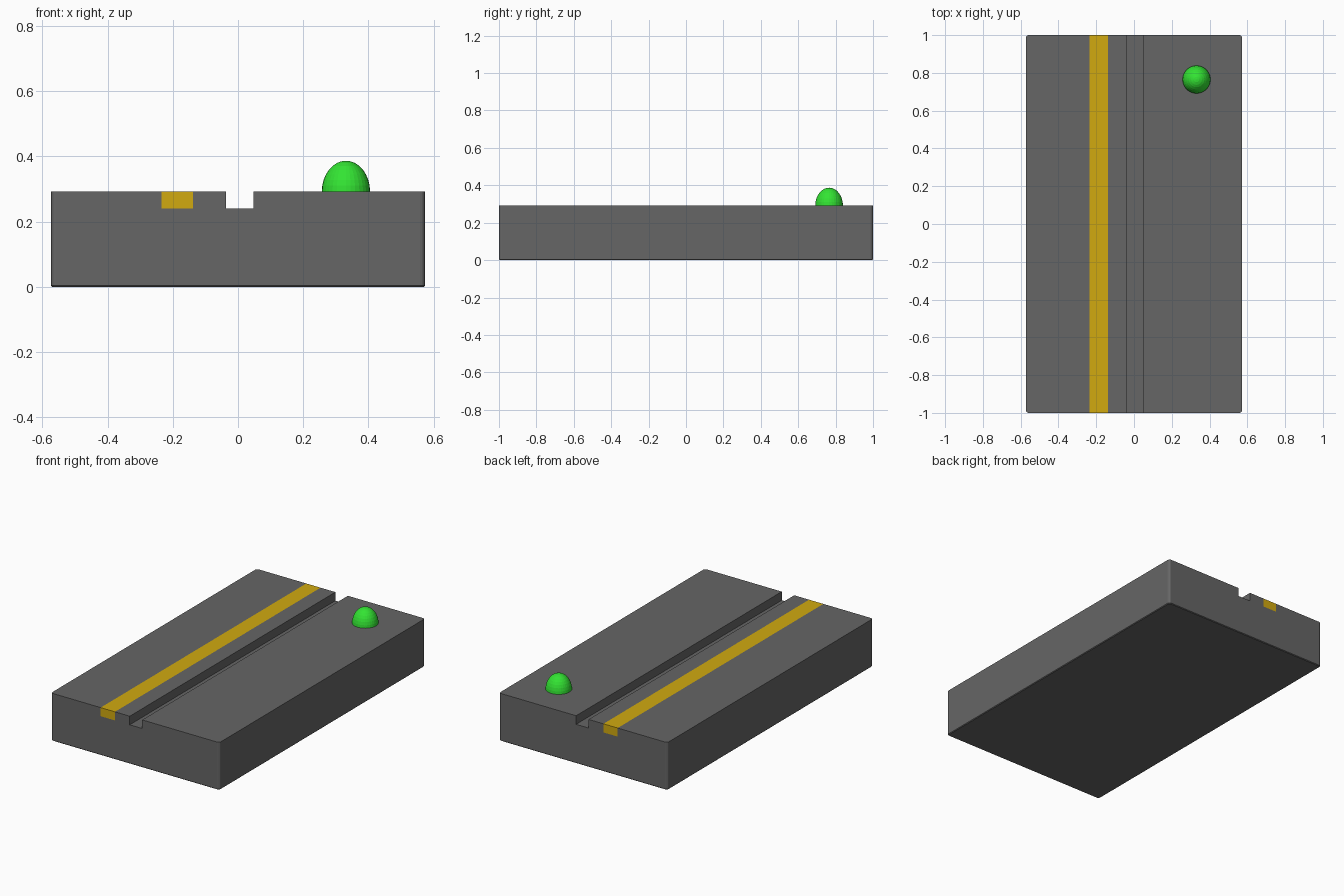
import bpy, bmesh

if "Cube" in bpy.data.objects:
    bpy.data.objects.remove(bpy.data.objects["Cube"])

W, L, H = 0.573, 1.0, 0.293      # half width, half length, height
FLOOR = 0.24                     # bottom of groove and inlay
INLAY = (-0.235, -0.138)
GROOVE = (-0.037, 0.048)


def material(name, rgb):
    m = bpy.data.materials.new(name)
    m.diffuse_color = (*rgb, 1)
    m.use_nodes = True
    m.node_tree.nodes["Principled BSDF"].inputs["Base Color"].default_value = m.diffuse_color
    return m


def finish(bm, name, mat):
    bmesh.ops.recalc_face_normals(bm, faces=bm.faces)
    me = bpy.data.meshes.new(name)
    bm.to_mesh(me)
    bm.free()
    me.materials.append(mat)
    ob = bpy.data.objects.new(name, me)
    bpy.context.collection.objects.link(ob)
    return ob


def extrude_profile(points):
    """Extrude an x-z profile along the full length in y."""
    bm = bmesh.new()
    face = bm.faces.new([bm.verts.new((x, -L, z)) for x, z in points])
    ext = bmesh.ops.extrude_face_region(bm, geom=[face])
    verts = [v for v in ext["geom"] if isinstance(v, bmesh.types.BMVert)]
    bmesh.ops.translate(bm, verts=verts, vec=(0, 2 * L, 0))
    if not face.is_valid or not any(f.calc_center_median().y < -L + 1e-4 for f in bm.faces):
        bm.faces.new([v for v in bm.verts if v.co.y < 0])
    return bm


grey = material("dark grey", (0.133, 0.133, 0.133))
gold = material("gold", (0.64, 0.4, 0.005))
green = material("bright green", (0.033, 0.775, 0.033))

# Slab with two lengthwise slots
profile = [(-W, 0), (W, 0), (W, H)]
for a, b in (GROOVE, INLAY):
    profile += [(b, H), (b, FLOOR), (a, FLOOR), (a, H)]
profile.append((-W, H))
bm = extrude_profile(profile)

# Rounded upright corners, then a fine chamfer under the slab
corners = [e for e in bm.edges
           if all(abs(abs(v.co.x) - W) < 1e-4 for v in e.verts)
           and abs(e.verts[0].co.z - e.verts[1].co.z) > 0.2]
bmesh.ops.bevel(bm, geom=corners, offset=0.015, segments=3, profile=0.5, affect='EDGES')
rim = [e for e in bm.edges if all(abs(v.co.z) < 1e-4 for v in e.verts)]
bmesh.ops.bevel(bm, geom=rim, offset=0.004, segments=1, affect='EDGES')
finish(bm, "slab", grey)

# Flush gold inlay filling the left slot
a, b = INLAY
finish(extrude_profile([(a, FLOOR), (b, FLOOR), (b, H), (a, H)]), "inlay_strip", gold)

# Half-sunk egg-shaped button
bm = bmesh.new()
bmesh.ops.create_uvsphere(bm, u_segments=32, v_segments=16, radius=1)
bmesh.ops.scale(bm, verts=bm.verts, vec=(0.074, 0.074, 0.095))
bmesh.ops.translate(bm, verts=bm.verts, vec=(0.331, 0.765, 0.292))
finish(bm, "button", green)
